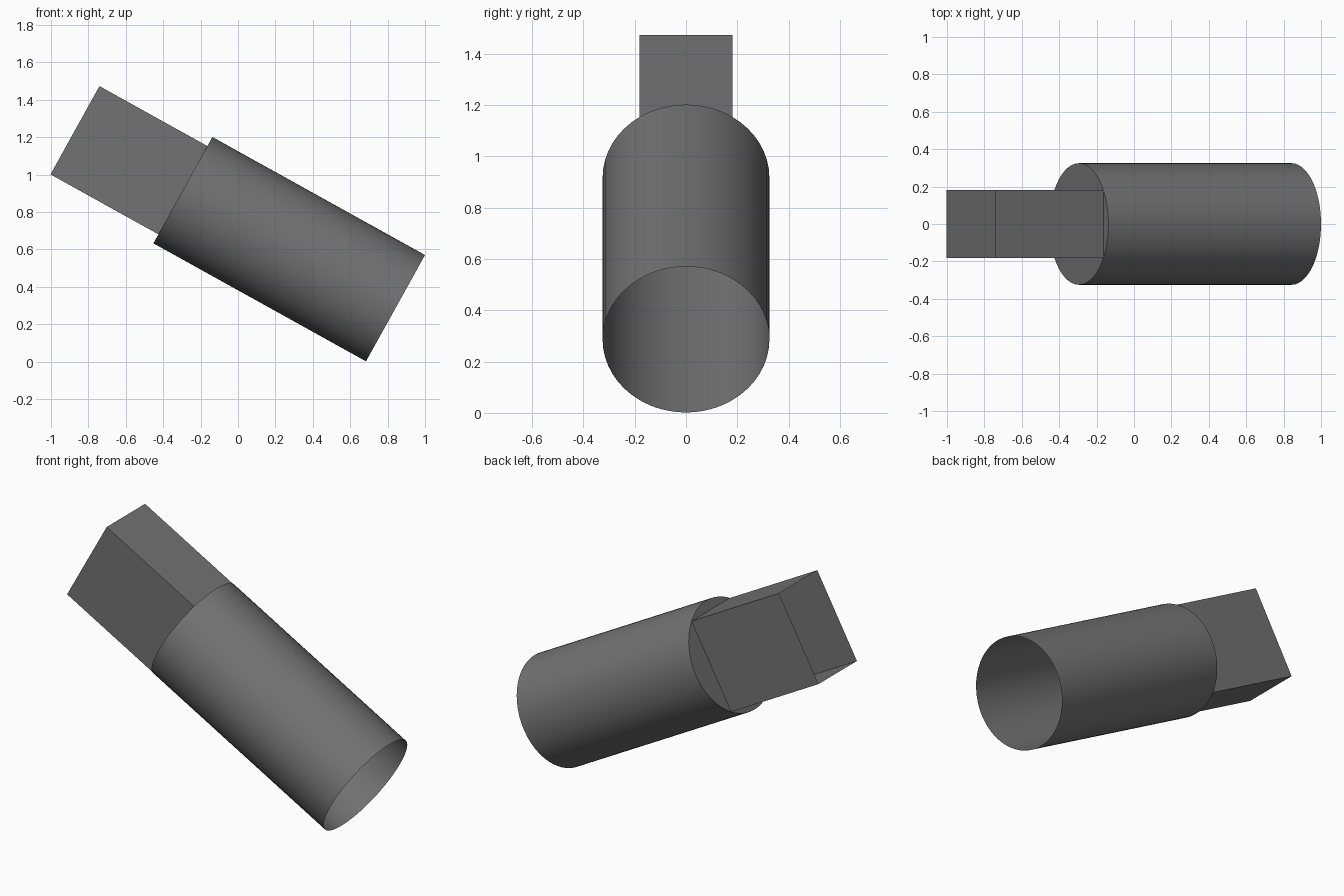
import bpy, bmesh
from math import radians, atan2, pi, cos, sin

if "Cube" in bpy.data.objects:
    bpy.data.objects.remove(bpy.data.objects["Cube"])

R, TUBE_LEN, BOX_LEN = 0.325, 1.30, 0.66
HY = 0.181                              # half width of the rectangular duct
HX = (R * R - HY * HY) ** 0.5           # its corners touch the round collar
TILT, START = radians(-60.97), (0.842, 0, 0.286)
ARC = 16                                # segments in each corner-to-corner arc

a = atan2(HY, HX)
corners = [a, pi - a, pi + a, 2 * pi - a, 2 * pi + a]

dark = bpy.data.materials.new("dark_grey")
dark.diffuse_color = (0.17, 0.17, 0.17, 1)
dark.use_nodes = True
dark.node_tree.nodes["Principled BSDF"].inputs["Base Color"].default_value = dark.diffuse_color


def walls(bm, points, z0, z1):
    """Open-ended sleeve following a closed outline."""
    lo = [bm.verts.new((x, y, z0)) for x, y in points]
    hi = [bm.verts.new((x, y, z1)) for x, y in points]
    n = len(points)
    for i in range(n):
        j = (i + 1) % n
        bm.faces.new((lo[i], lo[j], hi[j], hi[i]))
    return hi


def finish(bm, name, smooth):
    mesh = bpy.data.meshes.new(name)
    bm.to_mesh(mesh)
    bm.free()
    mesh.materials.append(dark)
    ob = bpy.data.objects.new(name, mesh)
    bpy.context.collection.objects.link(ob)
    ob.location = START
    ob.rotation_euler = (0, TILT, 0)
    if smooth:
        bpy.ops.object.select_all(action='DESELECT')
        ob.select_set(True)
        bpy.context.view_layer.objects.active = ob
        bpy.ops.object.shade_smooth_by_angle(angle=radians(30))


# Round duct: open at the lower end, end plate with a rectangular opening above
bm = bmesh.new()
angles = [s + (e - s) * k / ARC for s, e in zip(corners, corners[1:]) for k in range(ARC)]
rim = walls(bm, [(R * cos(t), R * sin(t)) for t in angles], 0, TUBE_LEN)
for q in range(4):
    bm.faces.new([rim[(q * ARC + k) % len(rim)] for k in range(ARC + 1)])
finish(bm, "round_duct", True)

# Rectangular duct: open sleeve continuing from the end plate
bm = bmesh.new()
walls(bm, [(R * cos(t), R * sin(t)) for t in corners[:4]], TUBE_LEN, TUBE_LEN + BOX_LEN)
finish(bm, "rectangular_duct", False)
